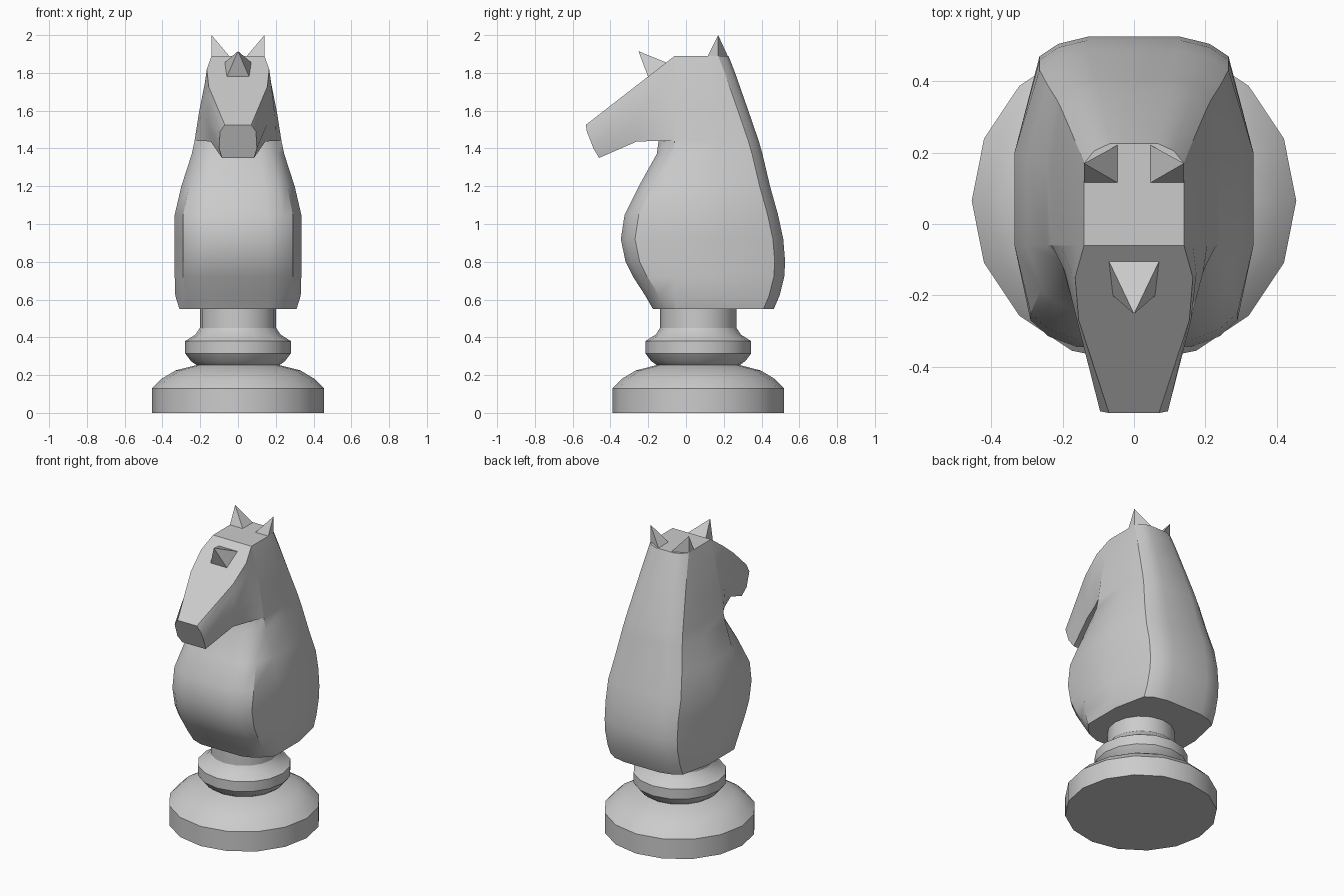
import bpy, bmesh, math

if "Cube" in bpy.data.objects:
    bpy.data.objects.remove(bpy.data.objects["Cube"])


def finish(name, verts, faces):
    mesh = bpy.data.meshes.new(name)
    mesh.from_pydata(verts, [], faces)
    bm = bmesh.new()
    bm.from_mesh(mesh)
    bmesh.ops.remove_doubles(bm, verts=bm.verts, dist=0.0005)
    bmesh.ops.recalc_face_normals(bm, faces=bm.faces)
    bm.to_mesh(mesh)
    bm.free()
    obj = bpy.data.objects.new(name, mesh)
    bpy.context.collection.objects.link(obj)
    bpy.ops.object.select_all(action='DESELECT')
    obj.select_set(True)
    bpy.context.view_layer.objects.active = obj
    bpy.ops.object.shade_smooth_by_angle(angle=math.radians(30))
    return obj


def loft(rings, skip=lambda i, j: False, start=True, end=True):
    n = len(rings[0])
    verts = [p for r in rings for p in r]
    faces = [(i * n + j, i * n + (j + 1) % n, (i + 1) * n + (j + 1) % n, (i + 1) * n + j)
             for i in range(len(rings) - 1) for j in range(n) if not skip(i, j)]
    if start:
        faces.append(tuple(range(n))[::-1])
    if end:
        faces.append(tuple(range(len(verts) - n, len(verts))))
    return verts, faces


def mirrored(half):
    return half + [(-x, y, z) for x, y, z in reversed(half)]


# Turned base, 16 sides
profile = [(.455, 0), (.455, .13), (.405, .18), (.33, .225), (.22, .253), (.25, .275),
           (.28, .315), (.28, .38), (.225, .415), (.202, .45), (.202, .49), (.202, .555)]
base_rings = [[(r * math.cos(k * math.pi / 8), .065 + r * math.sin(k * math.pi / 8), z)
               for k in range(16)] for r, z in profile]
finish("turned_base", *loft(base_rings))

# Neck and chest: height, half width, front y, back y
levels = [(.55, .31, -.175, .465), (.62, .332, -.215, .495), (.72, .335, -.28, .52),
          (.80, .335, -.32, .525), (.92, .335, -.345, .515), (1.05, .335, -.325, .487),
          (1.2, .30, -.25, .445), (1.37, .245, -.155, .405), (1.44, .23, -.145, .385),
          (1.6, .205, -.06, .33), (1.8, .165, -.06, .26), (1.89, .14, -.06, .225)]


def section(z, w, yf, yb):
    k = w / .335
    xc = .265 - .149 * max(0, z - 1.05)
    ys = .2 - .1 * max(0, z - 1.05)
    front = [(x * k, min(-.06, yf + d * k), z) for x, d in ((.16, 0), (.24, .03), (.29, .075))]
    return mirrored(front + [(w, -.06, z), (w, ys, z), (xc, yb - .055, z),
                             (xc * .8, yb - .02, z), (xc * .49, yb, z)])


# The neck front is left open where the head joins
neck = loft([section(*l) for l in levels],
            skip=lambda i, j: i >= 8 and j in (0, 1, 2, 12, 13, 14, 15))
finish("neck", *neck)

# Head, from the neck plane to the nose
head = [[(.14, -.06, 1.89), (.165, -.06, 1.8), (.205, -.06, 1.6), (.23, -.06, 1.44)],
        [(.165, -.15, 1.82), (.175, -.14, 1.75), (.195, -.13, 1.58), (.20, -.12, 1.44)],
        [(.155, -.27, 1.727), (.16, -.27, 1.68), (.16, -.265, 1.54), (.145, -.26, 1.437)],
        [(.07, -.53, 1.525), (.095, -.525, 1.49), (.10, -.49, 1.4), (.085, -.46, 1.35)]]
finish("head", *loft([mirrored(h) for h in head], start=False))


def spike(name, base, tip):
    n = len(base)
    finish(name, base + [tip], [tuple(range(n))] + [(i, (i + 1) % n, n) for i in range(n)])


# Ears
for side, label in ((-1, "left"), (1, "right")):
    spike(label + "_ear", [(side * .14, .115, 1.888), (side * .045, .115, 1.888),
                           (side * .045, .222, 1.888), (side * .14, .17, 1.888)],
          (side * .14, .17, 2.0))

# Forelock on the forehead
spike("forelock", [(-.07, -.105, 1.855), (.07, -.105, 1.855), (.06, -.2, 1.778), (-.06, -.2, 1.778)],
      (0, -.252, 1.915))
